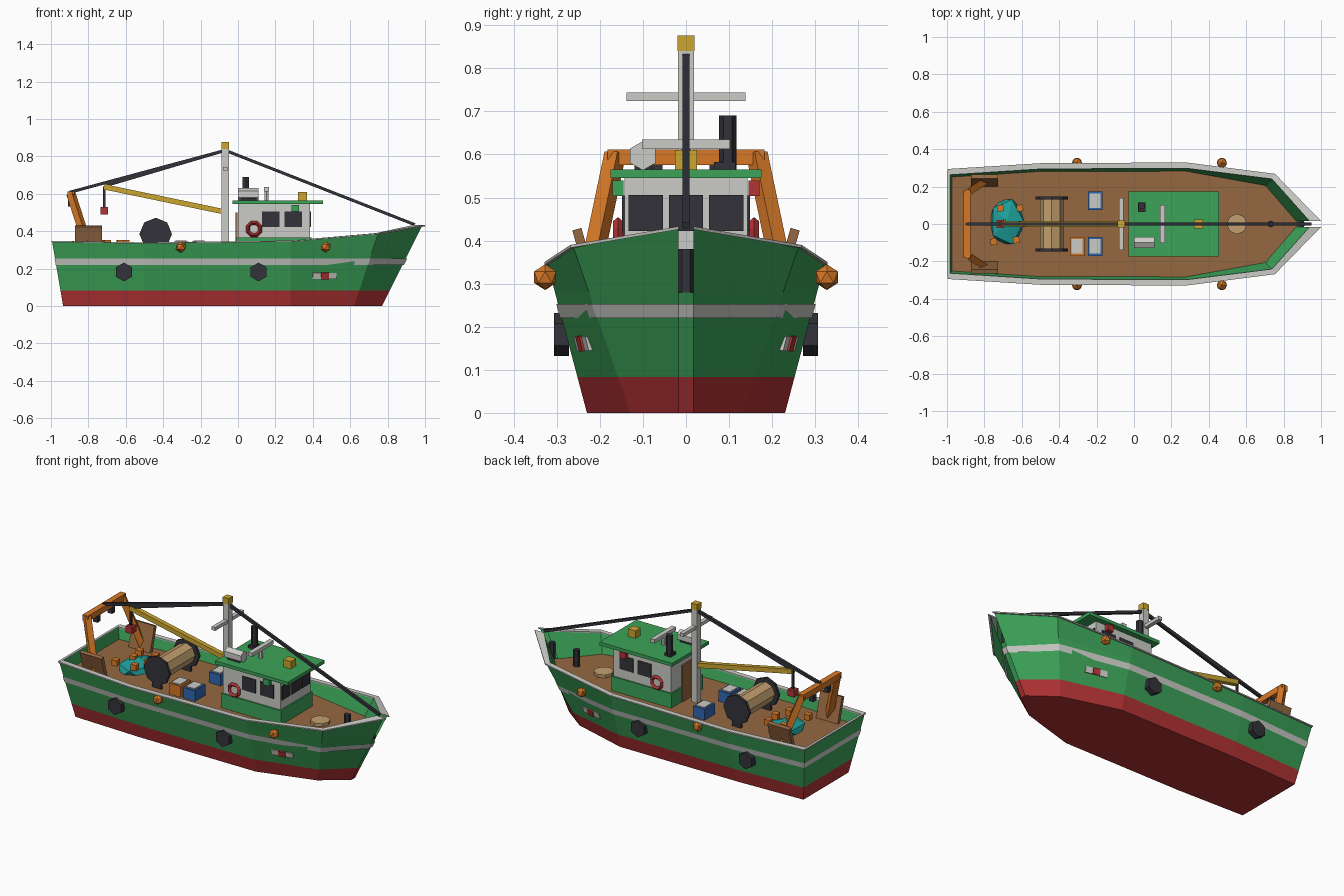
import bpy, bmesh, math
from mathutils import Vector, Matrix

if "Cube" in bpy.data.objects:
    bpy.data.objects.remove(bpy.data.objects["Cube"], do_unlink=True)


def material(name, *rgb):
    m = bpy.data.materials.new(name)
    m.use_nodes = True
    m.diffuse_color = (*rgb, 1)
    m.node_tree.nodes["Principled BSDF"].inputs["Base Color"].default_value = (*rgb, 1)
    return m


GREEN = material("green paint", .045, .37, .1)
RED = material("red paint", .45, .033, .035)
WHITE = material("pale grey paint", .6, .6, .57)
BROWN = material("deck wood", .305, .14, .053)
ORANGE = material("orange", .68, .19, .02)
DARK = material("charcoal", .032, .032, .042)
YELLOW = material("yellow", .6, .38, .03)
TEAL = material("teal net", .013, .35, .33)
BLUE = material("blue plastic", .03, .14, .45)
TAN = material("tan rope", .54, .35, .155)


def finish(name, bm, *mats):
    bmesh.ops.recalc_face_normals(bm, faces=bm.faces)
    me = bpy.data.meshes.new(name)
    bm.to_mesh(me)
    bm.free()
    for m in mats:
        me.materials.append(m)
    ob = bpy.data.objects.new(name, me)
    bpy.context.collection.objects.link(ob)
    return ob


def box(name, center, size, mat, rot=(0, 0, 0)):
    bm = bmesh.new()
    bmesh.ops.create_cube(bm, size=1)
    bmesh.ops.scale(bm, vec=size, verts=bm.verts)
    ob = finish(name, bm, mat)
    ob.location, ob.rotation_euler = center, rot
    return ob


def rod(name, a, b, r, sides, mat):
    """Prism from a to b; four sides makes a square bar of half width r."""
    a, b = Vector(a), Vector(b)
    bm = bmesh.new()
    if sides == 4:
        r *= math.sqrt(2)
    bmesh.ops.create_cone(bm, cap_ends=True, segments=sides, radius1=r, radius2=r,
                          depth=(b - a).length)
    if sides == 4:
        bmesh.ops.rotate(bm, matrix=Matrix.Rotation(math.pi / 4, 3, "Z"), verts=bm.verts)
    ob = finish(name, bm, mat)
    ob.location = (a + b) / 2
    ob.rotation_euler = (b - a).to_track_quat("Z", "Y").to_euler()
    return ob


def ball(name, center, scale, mat, detail=1):
    bm = bmesh.new()
    bmesh.ops.create_icosphere(bm, subdivisions=detail, radius=1)
    bmesh.ops.scale(bm, vec=scale, verts=bm.verts)
    ob = finish(name, bm, mat)
    ob.location = center
    return ob


# Hull stations: foot x, foot half width, top x, top half width, top z, inset direction
STATIONS = [(-.935, .215, -.994, .287, .345, (.5, -1)),
            (-.5, .23, -.5, .318, .337, (0, -1)),
            (.28, .23, .28, .322, .347, (0, -1)),
            (.62, .13, .75, .262, .387, (-.5, -.9)),
            (.77, .017, .985, .017, .43, (-2, 0))]
DECK = .28


def ring(z=None, inset=0, lift=0):
    """Starboard hull points at height z, or along the sheer line."""
    pts = []
    for x0, y0, x1, y1, top, (dx, dy) in STATIONS:
        t = 1 if z is None else z / top
        pts.append(Vector((x0 + (x1 - x0) * t + dx * inset,
                           -(y0 + (y1 - y0) * t + dy * inset), top * t + lift)))
    return pts


def loft(name, rings, mats, stem=(), transom=(), caps=(), closed=False):
    """Skin both sides between rings; list which bands get end faces."""
    bm = bmesh.new()
    loops = []
    for r in rings:
        loops.append([[bm.verts.new((p.x, s * p.y, p.z)) for p in r] for s in (1, -1)])
    count = len(rings)
    for i in range(count if closed else count - 1):
        low, high = loops[i], loops[(i + 1) % count]
        slot = min(i, len(mats) - 1)
        faces = []
        for side in (0, 1):
            for k in range(len(rings[0]) - 1):
                faces.append((low[side][k], low[side][k + 1], high[side][k + 1], high[side][k]))
        for end, bands in ((-1, stem), (0, transom)):
            if i in bands:
                faces.append((low[0][end], low[1][end], high[1][end], high[0][end]))
        for f in faces:
            bm.faces.new(f).material_index = slot
    if closed:
        for side in (0, 1):
            for end in (0, -1):
                bm.faces.new([lp[side][end] for lp in loops])
    for i in caps:
        bm.faces.new(loops[i][0] + loops[i][1][::-1])
    return finish(name, bm, *mats)


# Hull, stripe, deck and bulwark; the bulwark stays open at the stem
loft("hull", [ring(0), ring(.083), ring(DECK), ring()], [RED, GREEN],
     stem=(0, 1), transom=(0, 1, 2), caps=(0,))
loft("hull_stripe", [ring(.22, -.004), ring(.253, -.004)], [WHITE], stem=(0,), transom=(0,))
loft("bulwark_lining", [ring(DECK, .022), ring(None, .022)], [GREEN], transom=(0,))
loft("deck", [ring(DECK - .02, .016), ring(DECK, .016)], [BROWN], caps=(1,))
loft("rail", [ring(None, -.007, -.004), ring(None, .024, -.004),
              ring(None, .024, .003), ring(None, -.007, .003)], [WHITE], closed=True)
box("stern_rail", (-.991, 0, .345), (.014, .57, .007), WHITE)

# Wheelhouse
box("cabin_base", (.192, 0, .322), (.4, .304, .09), GREEN)
box("cabin_walls", (.192, 0, .455), (.384, .286, .19), WHITE)
box("cabin_roof", (.213, 0, .555), (.485, .35, .02), GREEN)
box("cabin_door", (-.008, 0, .39), (.009, .1, .22), BROWN)
for y in (-.093, 0, .093):
    box("front_window", (.385, y, .464), (.008, .08, .084), DARK)
for s in (-1, 1):
    for x in (.175, .295):
        box("side_window", (x, s * .144, .464), (.092, .008, .082), DARK)
    box("running_light", (.305, s * .158, .522), (.04, .025, .036), RED if s > 0 else GREEN)
    bm = bmesh.new()
    steps = 8
    loops = []
    for i in range(steps):
        a = 2 * math.pi * (i + .5) / steps
        loops.append([bm.verts.new((r * math.cos(a), d, r * math.sin(a)))
                      for r, d in ((.046, 0), (.035, .012), (.024, 0), (.035, -.012))])
    for i in range(steps):
        for k in range(4):
            n, m = (i + 1) % steps, (k + 1) % 4
            bm.faces.new((loops[i][k], loops[n][k], loops[n][m], loops[i][m]))
    finish("life_ring", bm, RED).location = (.085, s * .158, .412)

# Roof gear
box("roof_lamp", (.345, 0, .587), (.05, .05, .046), YELLOW)
rod("radar_post", (.152, 0, .56), (.152, 0, .62), .012, 6, WHITE)
box("radar_bar", (.152, 0, .624), (.028, .205, .022), WHITE)
rod("raft_canister", (0, -.1, .597), (.11, -.1, .597), .034, 6, WHITE)
box("canister_cradle", (.055, -.1, .57), (.08, .04, .014), DARK)
rod("exhaust", (.042, .097, .56), (.042, .097, .69), .02, 6, DARK)
box("exhaust_foot", (.042, .09, .572), (.04, .05, .02), DARK)

# Mast, boom and rigging
rod("mast", (-.068, 0, DECK), (-.068, 0, .84), .019, 4, WHITE)
box("mast_cap", (-.068, 0, .858), (.04, .04, .036), YELLOW)
box("crosstree", (-.068, 0, .734), (.024, .276, .02), WHITE)
rod("boom", (-.07, 0, .503), (-.715, 0, .637), .014, 4, YELLOW)
for name, end in (("forestay", (.945, 0, .435)), ("gantry_stay", (-.9, 0, .608)),
                  ("boom_stay", (-.71, 0, .643))):
    rod(name, (-.068, 0, .832), end, .008, 4, DARK)
rod("hook_line", (-.715, 0, .64), (-.715, 0, .52), .006, 4, DARK)
box("hook_block", (-.715, 0, .509), (.042, .042, .04), RED)

# Stern gantry and trawl boards
box("gantry_beam", (-.893, 0, .593), (.036, .365, .036), ORANGE)
for s in (-1, 1):
    rod("gantry_leg", (-.79, s * .232, DECK), (-.893, s * .165, .6), .018, 4, ORANGE)
    box("gantry_block", (-.895, s * .07, .555), (.03, .03, .045), DARK)
    box("trawl_board", (-.8, s * .232, .352), (.145, .022, .155), BROWN, (-s * .28, 0, 0))

# Net pile with floats
ball("net_pile", (-.68, .012, .285), (.102, .14, .055), TEAL)
for x, y in ((-.715, .085), (-.61, .085), (-.75, -.095), (-.63, -.085), (-.7, .005), (-.6, 0)):
    box("net_float", (x, y, .335), (.035, .035, .035), ORANGE, (0, 0, .15))

# Net drum
rod("net_drum", (-.44, -.135, .385), (-.44, .135, .385), .062, 8, TAN)
for s in (-1, 1):
    rod("drum_flange", (-.44, s * .132, .385), (-.44, s * .148, .385), .087, 8, DARK)
    box("drum_foot", (-.44, s * .14, .3), (.06, .014, .05), DARK)

# Fish crates
for x, y, mat in ((-.208, .125, BLUE), (-.208, -.12, BLUE), (-.304, -.12, ORANGE)):
    box("crate", (x, y, .312), (.078, .1, .066), mat)
    box("crate_ice", (x, y, .347), (.058, .078, .008), WHITE)

# Foredeck fittings
rod("hatch", (.55, 0, DECK), (.55, 0, .298), .055, 8, TAN)
for x in (.73, .895):
    rod("bollard", (x, 0, DECK), (x, 0, .38), .019, 6, DARK)
rod("bollard_pin", (.895, -.025, .315), (.895, .025, .315), .003, 4, DARK)

# Fenders, buoys and side plates
for s in (-1, 1):
    for x in (-.61, .11):
        rod("fender", (x, s * .272, .182), (x, s * .306, .182), .05, 6, DARK)
    for x in (-.305, .47):
        ball("buoy", (x, s * .327, .315), (.03, .03, .03), ORANGE)
    turn = (s * -.25, 0, s * -.215)
    box("side_plate", (.462, s * .237, .162), (.13, .014, .034), WHITE, turn)
    box("side_plate_mark", (.464, s * .24, .162), (.042, .018, .035), RED, turn)
